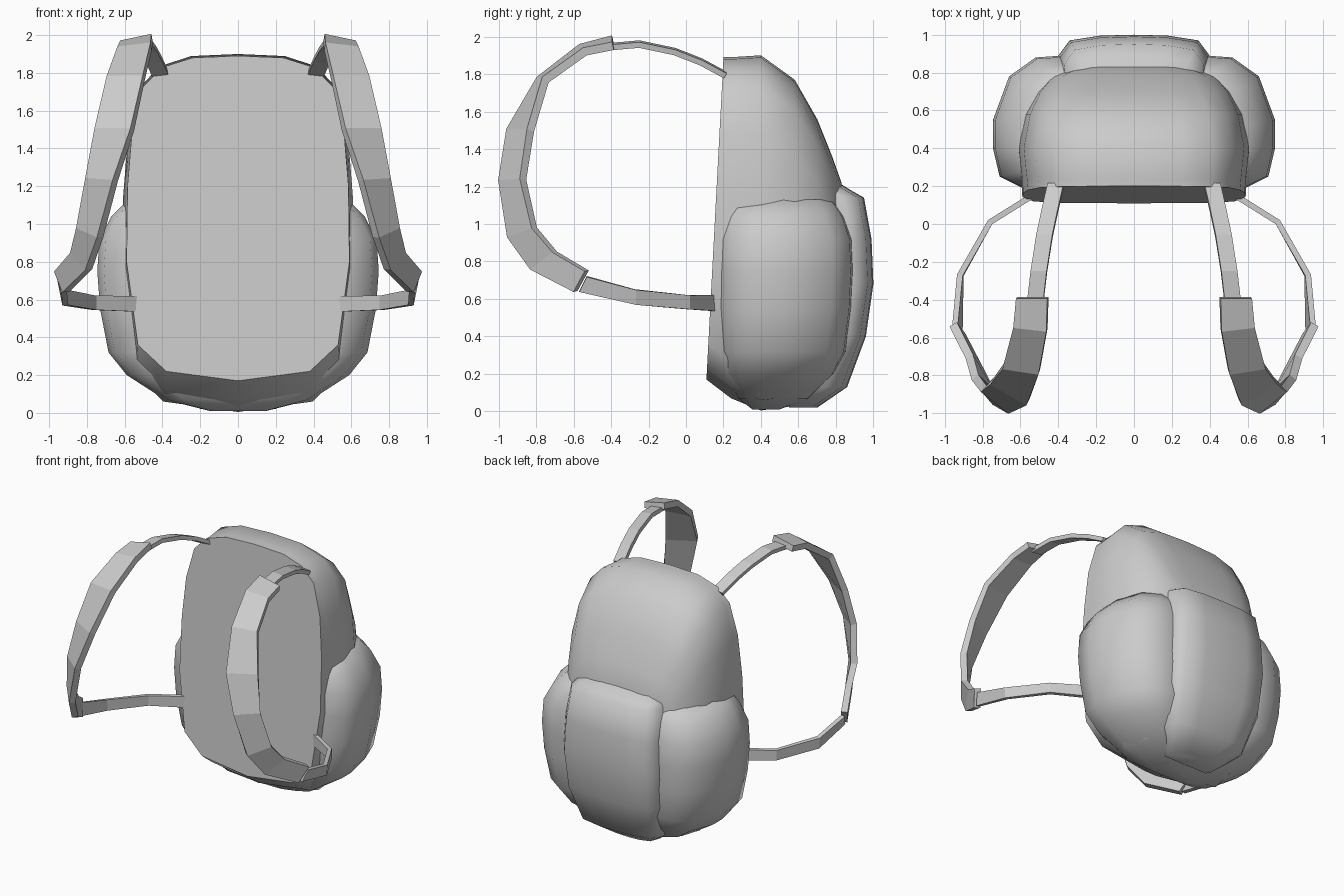
import bpy
import bmesh
import math

if "Cube" in bpy.data.objects:
    bpy.data.objects.remove(bpy.data.objects["Cube"], do_unlink=True)

grey = bpy.data.materials.new("light_grey_fabric")
grey.use_nodes = True
COLOUR = (0.6, 0.6, 0.6, 1.0)
grey.diffuse_color = COLOUR
grey.node_tree.nodes["Principled BSDF"].inputs["Base Color"].default_value = COLOUR


def finish(name, bm, angle):
    """Turn a bmesh into a shaded, coloured object."""
    bmesh.ops.recalc_face_normals(bm, faces=bm.faces)
    mesh = bpy.data.meshes.new(name)
    bm.to_mesh(mesh)
    bm.free()
    mesh.materials.append(grey)
    obj = bpy.data.objects.new(name, mesh)
    bpy.context.collection.objects.link(obj)
    bpy.ops.object.select_all(action="DESELECT")
    obj.select_set(True)
    bpy.context.view_layer.objects.active = obj
    if angle:
        bpy.ops.object.shade_smooth_by_angle(angle=math.radians(angle))
    return obj


def loft(name, half_rings, angle):
    """Skin closed rings; each ring is given as its +x half, centre to centre."""
    bm = bmesh.new()
    rings = []
    for half in half_rings:
        full = half + [(-x, y, z) for x, y, z in reversed(half[1:-1])]
        rings.append([bm.verts.new(p) for p in full])
    n = len(rings[0])
    for a, b in zip(rings, rings[1:]):
        for i in range(n):
            j = (i + 1) % n
            bm.faces.new((a[i], a[j], b[j], b[i]))
    bm.faces.new(rings[0])
    bm.faces.new(rings[-1])
    return finish(name, bm, angle)


def ribbon(name, edge_a, edge_b, thickness, side):
    """Flat strap between two edge paths, with thickness."""
    bm = bmesh.new()
    a = [bm.verts.new((side * x, y, z)) for x, y, z in edge_a]
    b = [bm.verts.new((side * x, y, z)) for x, y, z in edge_b]
    for i in range(len(a) - 1):
        bm.faces.new((a[i], a[i + 1], b[i + 1], b[i]))
    obj = finish(name, bm, 0)
    mod = obj.modifiers.new("thickness", "SOLIDIFY")
    mod.thickness = thickness
    mod.offset = 0
    mod.use_even_offset = True


# Main bag: flat back panel outline (x, z), skinned rearwards along y
OUTLINE = [(0, .17), (.38, .22), (.53, .36), (.59, .8), (.585, 1.2),
           (.56, 1.5), (.5, 1.73), (.4, 1.83), (.24, 1.88), (0, 1.89)]
# y, top, bottom, width scale
BODY = [(None, 1.89, .17, 1), (.24, 1.89, .07, 1.01), (.4, 1.9, .005, 1.04),
        (.58, 1.77, .03, .98), (.7, 1.56, .08, .88), (.78, 1.36, .15, .76),
        (.83, 1.22, .3, .55)]
rings = []
for y, top, bottom, s in BODY:
    ring = []
    for x, z in OUTLINE:
        yy = .1 + .053 * z if y is None else y
        ring.append((x * s, yy, bottom + (z - .17) / 1.72 * (top - bottom)))
    rings.append(ring)
loft("main_bag", rings, 42)

# Lower shell: side pockets wrapping round the corners
PLAN = [(0, .17), (.55, .17), (.71, .25), (.745, .4), (.745, .55),
        (.66, .78), (.52, .88), (.38, .89), (0, .84)]
SHELL = [(.01, .2), (.07, .52), (.2, .79), (.32, .92), (.55, .98),
         (.75, 1), (.92, .985), (1.04, .9), (1.13, .78)]
loft("side_pockets",
     [[(x * s, .4 + (y - .4) * s, z) for x, y in PLAN] for z, s in SHELL], 60)

# Rear pocket: z, rearmost y, half width
POCKET = [(.02, .7, .2), (.13, .86, .33), (.4, .96, .39), (.68, 1, .4),
          (.92, .99, .39), (1.14, .95, .37), (1.18, .88, .34), (1.23, .8, .25)]
loft("rear_pocket",
     [[(0, .55, z), (w * .9, .55, z), (w, b - .11, z), (w * .85, b - .03, z),
       (w * .45, b - .005, z), (0, b, z)] for z, b, w in POCKET], 60)

# Shoulder straps: padded band, narrow upper strap, narrow lower strap
PAD_FRONT = [(.455, -.39, 1.985), (.46, -.56, 1.94), (.5, -.78, 1.77), (.56, -.94, 1.5),
             (.65, -.985, 1.23), (.73, -.94, .93), (.79, -.82, .76), (.91, -.59, .64)]
PAD_REAR = [(.62, -.39, 1.95), (.635, -.54, 1.92), (.69, -.75, 1.77), (.75, -.83, 1.5),
            (.795, -.87, 1.24), (.84, -.81, .98), (.87, -.7, .85), (.955, -.53, .75)]
UPPER = [(.37, .21, 1.8), (.4, .08, 1.87), (.43, -.06, 1.925),
         (.46, -.25, 1.965), (.48, -.42, 1.95)]
LOWER_TOP = [(.945, -.53, .72), (.92, -.27, .65), (.76, .01, .62), (.52, .16, .62)]
LOWER_BOTTOM = [(.92, -.57, .64), (.915, -.27, .57), (.76, .01, .545), (.52, .16, .535)]
for label, side in (("left", 1), ("right", -1)):
    ribbon(label + "_strap_pad", PAD_FRONT, PAD_REAR, .045, side)
    ribbon(label + "_upper_strap", UPPER,
           [(x + .085, y, z - .01) for x, y, z in UPPER], .03, side)
    ribbon(label + "_lower_strap", LOWER_TOP, LOWER_BOTTOM, .03, side)
